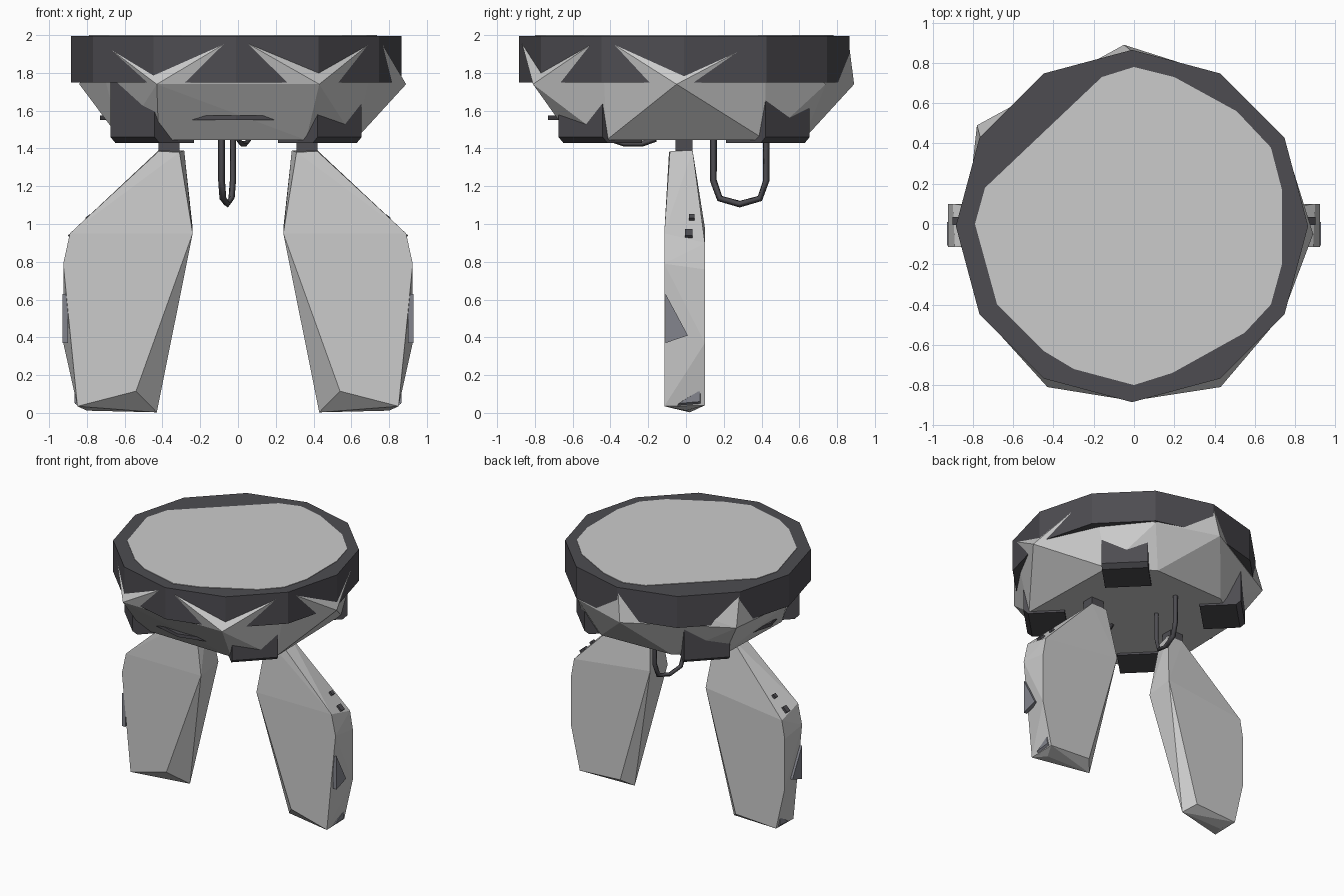
import bpy, bmesh, math
from mathutils import Vector, Matrix

if "Cube" in bpy.data.objects:
    bpy.data.objects.remove(bpy.data.objects["Cube"])


def material(name, rgb):
    m = bpy.data.materials.new(name)
    m.diffuse_color = (*rgb, 1)
    m.use_nodes = True
    m.node_tree.nodes["Principled BSDF"].inputs["Base Color"].default_value = m.diffuse_color
    return m


LIGHT = material("light_grey", (0.6, 0.6, 0.6))
DARK = material("charcoal", (0.075, 0.073, 0.083))
MID = material("slate_grey", (0.23, 0.235, 0.27))


def finish(name, bm, mat):
    bmesh.ops.recalc_face_normals(bm, faces=bm.faces)
    me = bpy.data.meshes.new(name)
    bm.to_mesh(me)
    bm.free()
    me.materials.append(mat)
    ob = bpy.data.objects.new(name, me)
    bpy.context.collection.objects.link(ob)
    return ob


def hull(name, pts, mat):
    """Faceted solid stretched round a few corner points."""
    bm = bmesh.new()
    for p in pts:
        bm.verts.new(p)
    bmesh.ops.convex_hull(bm, input=bm.verts)
    bmesh.ops.delete(bm, geom=[v for v in bm.verts if not v.link_faces], context='VERTS')
    bmesh.ops.dissolve_limit(bm, angle_limit=0.01, verts=bm.verts, edges=bm.edges)
    return finish(name, bm, mat)


def prism(name, r, z0, z1, mat, sides=12, c=(-0.01, -0.01)):
    bm = bmesh.new()
    bmesh.ops.create_cone(bm, cap_ends=True, segments=sides, radius1=r, radius2=r, depth=z1 - z0,
                          matrix=Matrix.Translation((*c, (z0 + z1) / 2)))
    return finish(name, bm, mat)


def box(name, loc, size, mat, rot=Matrix()):
    bm = bmesh.new()
    bmesh.ops.create_cube(bm, size=1, matrix=Matrix.Translation(loc) @ rot @ Matrix.Diagonal((*size, 1)))
    return finish(name, bm, mat)


def tube(name, pts, r, mat):
    cu = bpy.data.curves.new(name, 'CURVE')
    cu.dimensions = '3D'
    cu.bevel_depth = r
    cu.bevel_resolution = 0
    sp = cu.splines.new('POLY')
    sp.points.add(len(pts) - 1)
    for p, q in zip(sp.points, pts):
        p.co = (*q, 1)
    cu.materials.append(mat)
    ob = bpy.data.objects.new(name, cu)
    bpy.context.collection.objects.link(ob)


# Twelve-sided dark rim
prism("rim", 0.875, 1.75, 1.996, DARK)

# Light top panel
panel = [(0, .78), (.2, .73), (.51, .56), (.68, .38), (.735, .17), (.735, -.2), (.68, -.4), (.55, -.54),
         (.19, -.74), (0, -.8), (-.3, -.72), (-.45, -.63), (-.68, -.4), (-.79, 0), (-.74, .18), (-.16, .73)]
hull("top_panel", [(x, y, z) for x, y in panel for z in (1.992, 2.0)], LIGHT)

# Faceted bowl, its corners poking through the rim
top = [(-.01 + .868 * math.cos(math.radians(a)), -.01 + .868 * math.sin(math.radians(a)), 1.99)
       for a in range(30, 390, 60)]
waist = [(-.43, -.81), (.43, -.81), (.89, -.05), (.42, .74), (-.05, .89), (-.78, .49), (-.84, -.05)]
base = [(-.42, -.58), (.36, -.6), (.62, -.42), (.6, .42), (.3, .62), (-.3, .6), (-.6, .38), (-.62, -.3)]
hull("bowl", top + [(x, y, 1.74) for x, y in waist] + [(x, y, 1.445) for x, y in base], LIGHT)

# Thin inner flange showing through the bowl
prism("flange", 0.72, 1.55, 1.575, DARK)

# Four diagonal corner blocks under the rim
for i, a in enumerate((45, 135, 225, 315)):
    rot = Matrix.Rotation(math.radians(a), 4, 'Z')
    pts = [rot @ Vector((x, y, z)) + Vector((-.01, -.01, 0))
           for y in (-.165, .165) for x, z in ((.48, 1.755), (.775, 1.755), (.775, 1.46), (.74, 1.43), (.48, 1.43))]
    hull(f"corner_block_{i}", pts, DARK)

# Hanging loop, and a shallow one mostly hidden in the bowl
loop = [(0, 1.46), (0, 1.23), (.12, 1.135), (.5, 1.105), (.88, 1.135), (1, 1.23), (1, 1.46)]
tube("hanging_loop", [(-.087 + .06 * t, .145 + .28 * t, z) for t, z in loop], 0.018, DARK)
tube("shallow_loop", [(.0 + .06 * t, -.4 + .24 * t, z) for t, z in ((0, 1.45), (.3, 1.425), (.7, 1.425), (1, 1.45))],
     0.015, DARK)

# Legs with hip posts and small fittings, mirrored
front = [(.31, 1.38), (.24, .95), (.89, .95), (.925, .79), (.85, .035), (.54, .115)]
back = [(.24, .98), (.9, .9), (.925, .76), (.925, .37), (.85, .04), (.5, .06)]
slope = Matrix.Rotation(math.radians(43), 4, 'Y')
for s, side in ((-1, "left"), (1, "right")):
    def flip(pts):
        return [(s * x, y, z) for x, y, z in pts]
    pts = [(x, -.115 if z < 1.3 else -.09, z) for x, z in front] + [(x, .1, z) for x, z in back]
    pts += [(.42, -.085, 1.385), (.42, .035, 1.39), (.285, .035, 1.39), (.43, .02, .003), (.8, 0, .012)]
    hull(f"{side}_leg", flip(pts), LIGHT)
    box(f"{side}_hip_post", (s * .365, -.01, 1.38), (.11, .09, .14), DARK)
    # wedge plate on the outer side
    hull(f"{side}_side_wedge", flip([(x, y, z) for x in (.9, .929)
                                     for y, z in ((-.108, .37), (-.108, .63), (.01, .41))]), MID)
    # foot patch
    hull(f"{side}_foot_patch", flip([(.84, -.05, .03), (.84, .08, .04), (.864, -.04, .05), (.866, .075, .06),
                                     (.867, .075, .12), (.84, .07, .12)]), MID)
    # studs on the sloping shoulder
    rot = slope if s > 0 else Matrix.Rotation(math.radians(-43), 4, 'Y')
    box(f"{side}_lower_stud", (s * .872, .015, .945), (.05, .04, .03), DARK, rot)
    box(f"{side}_upper_stud", (s * .79, .03, 1.035), (.03, .03, .02), DARK, rot)
